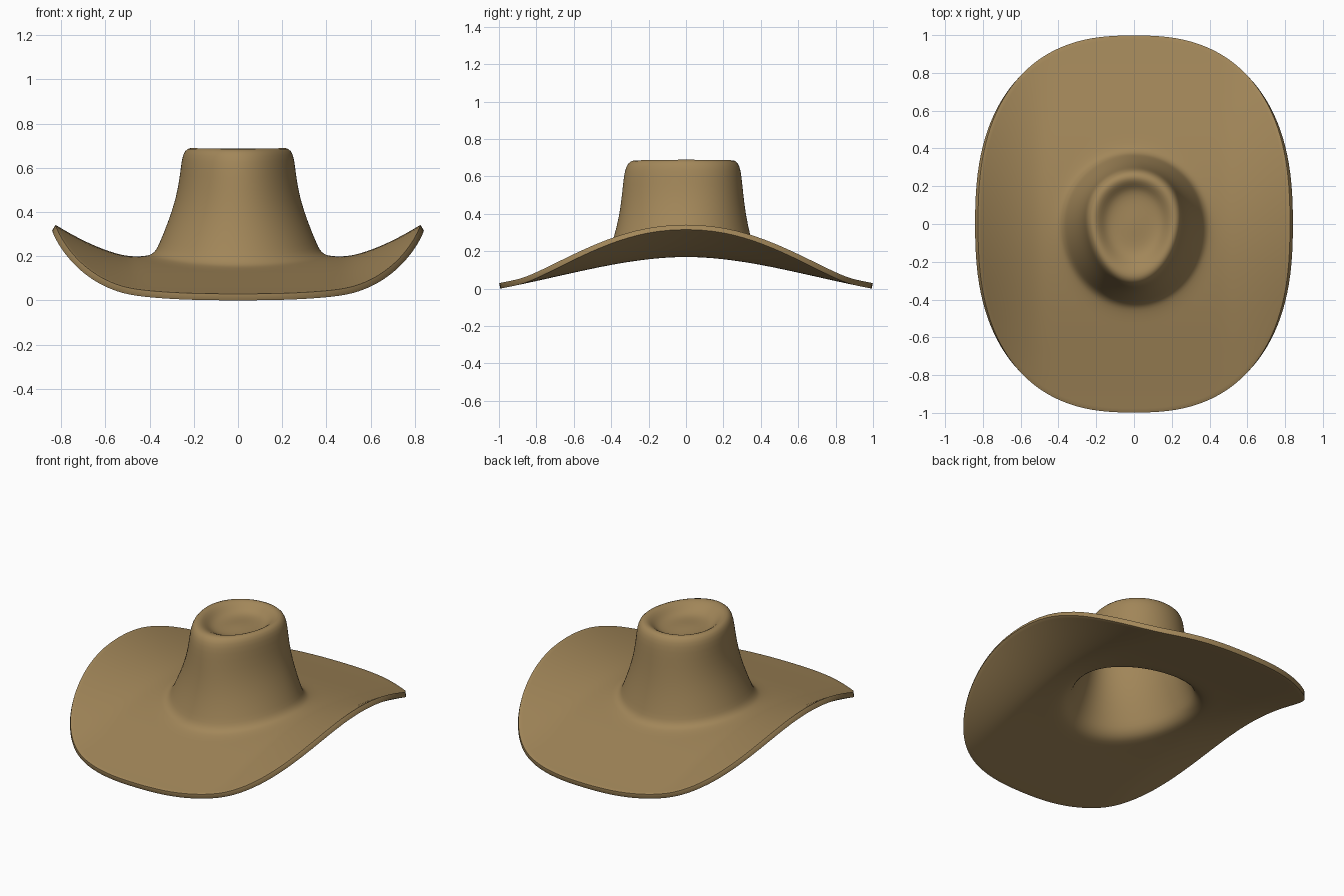
import bpy, bmesh, math

if "Cube" in bpy.data.objects:
    bpy.data.objects.remove(bpy.data.objects["Cube"])

SEG = 64


def brim_z(x, y):
    """Brim height: droops to front and back, curls up at the sides."""
    a = min(abs(y), 1)
    droop = 0.35 * (1 + math.cos(math.pi * a)) / 2 + 0.65 * (1 - a ** 1.8)
    u = max(0, (abs(x) - 0.48) / 0.345)
    return 0.03 + 0.17 * droop + 0.145 * u ** 1.5 * (1 - 0.6 * a * a)


def outline(rx, front, back, n=2.0, egg=0.0):
    """Closed oval with separate front/back reach and a narrower front."""
    pts = []
    for i in range(SEG):
        t = 2 * math.pi * i / SEG
        c, s = math.cos(t), math.sin(t)
        x = rx * math.copysign(abs(c) ** (2 / n), c) * (1 + egg * s)
        y = math.copysign(abs(s) ** (2 / n), s) * (back if s > 0 else front)
        pts.append((x, y))
    return pts


# Crown rings: half width, front, back, height, egg, share of brim droop
crown = [
    (0.05, 0.06, 0.07, 0.635, 0.0, 0.0),
    (0.10, 0.12, 0.13, 0.632, 0.0, 0.0),
    (0.140, 0.165, 0.175, 0.640, 0.04, 0.03),
    (0.165, 0.20, 0.20, 0.660, 0.06, 0.08),
    (0.190, 0.24, 0.225, 0.684, 0.08, 0.12),
    (0.215, 0.28, 0.252, 0.694, 0.10, 0.16),
    (0.240, 0.31, 0.278, 0.680, 0.10, 0.22),
    (0.254, 0.328, 0.293, 0.640, 0.10, 0.25),
    (0.261, 0.337, 0.301, 0.57, 0.09, 0.3),
    (0.280, 0.348, 0.312, 0.46, 0.07, 0.4),
    (0.318, 0.370, 0.332, 0.35, 0.04, 0.6),
    (0.358, 0.405, 0.360, 0.255, 0.01, 0.9),
    (0.370, 0.418, 0.370, 0.229, 0.0, 1.0),
    (0.388, 0.436, 0.387, 0.212, 0.0, 1.0),
]
rings = []
for rx, f, b, z, egg, w in crown:
    rings.append([(x, y, z + w * (brim_z(0, y) - 0.2))
                  for x, y in outline(rx, f, b, 2.0, egg)])

# Brim rings spread from the crown foot to the outer edge
inner = outline(0.405, 0.455, 0.405)
outer = outline(0.827, 1.0, 1.0, 2.5)
for k in range(13):
    s = k / 12
    ring = []
    for (x0, y0), (x1, y1) in zip(inner, outer):
        x, y = x0 + (x1 - x0) * s, y0 + (y1 - y0) * s
        ring.append((x, y, brim_z(x, y) + (0.004 if k == 0 else 0)))
    rings.append(ring)

# Loft the felt
bm = bmesh.new()
centre = bm.verts.new((0, 0, 0.638))
vr = [[bm.verts.new(p) for p in r] for r in rings]
for i in range(SEG):
    j = (i + 1) % SEG
    bm.faces.new((centre, vr[0][i], vr[0][j]))
    for a, b in zip(vr, vr[1:]):
        bm.faces.new((a[i], b[i], b[j], a[j]))
mesh = bpy.data.meshes.new("hat")
bm.to_mesh(mesh)
bm.free()
hat = bpy.data.objects.new("hat", mesh)
bpy.context.collection.objects.link(hat)
bpy.context.view_layer.objects.active = hat
hat.select_set(True)

# Smooth it, give it thickness and soften the brim edge
sub = hat.modifiers.new("smooth", 'SUBSURF')
sub.levels = sub.render_levels = 1
sol = hat.modifiers.new("felt_thickness", 'SOLIDIFY')
sol.thickness = 0.03
sol.offset = -1
bev = hat.modifiers.new("edge_round", 'BEVEL')
bev.width = 0.005
bev.segments = 2
bev.limit_method = 'ANGLE'
bev.angle_limit = math.radians(50)
for m in list(hat.modifiers):
    bpy.ops.object.modifier_apply(modifier=m.name)
bpy.ops.object.shade_smooth_by_angle(angle=math.radians(40))

# Rest the lowest point on the ground
low = min(v.co.z for v in hat.data.vertices)
for v in hat.data.vertices:
    v.co.z -= low

felt = bpy.data.materials.new("tan_felt")
felt.diffuse_color = (0.36, 0.24, 0.10, 1)
felt.use_nodes = True
felt.node_tree.nodes["Principled BSDF"].inputs["Base Color"].default_value = felt.diffuse_color
hat.data.materials.append(felt)
